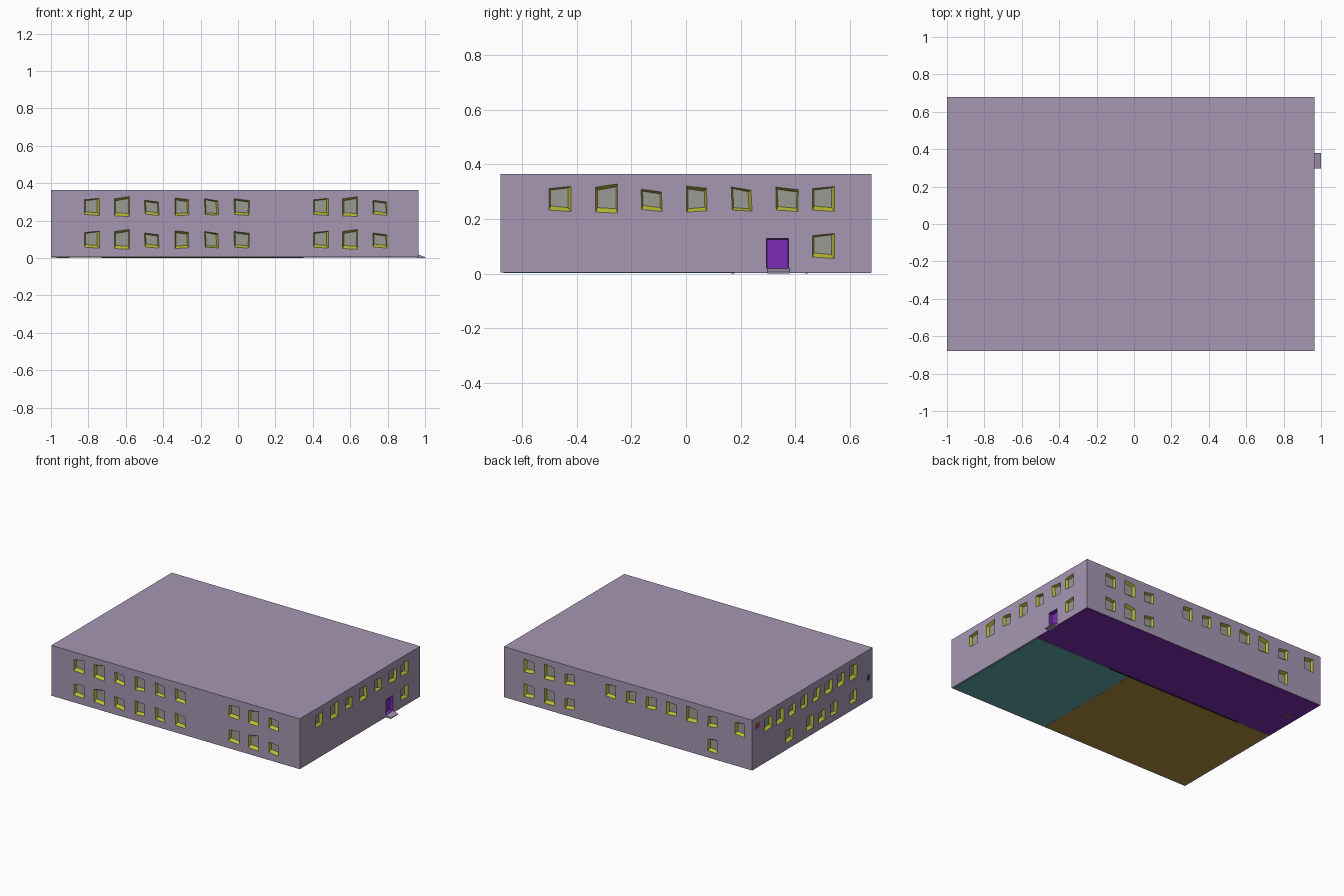
import bpy, bmesh
from mathutils import Vector

if "Cube" in bpy.data.objects:
    bpy.data.objects.remove(bpy.data.objects["Cube"])

X0, X1, Y, Z0, Z1 = -1.0, 0.965, 0.68, 0.005, 0.365


def material(name, r, g, b):
    m = bpy.data.materials.new(name)
    m.diffuse_color = (r, g, b, 1)
    m.use_nodes = True
    m.node_tree.nodes["Principled BSDF"].inputs["Base Color"].default_value = m.diffuse_color
    return m


WALL = material("wall_mauve", 0.38, 0.31, 0.45)
TRIM = material("reveal_yellow", 0.50, 0.50, 0.035)
PANE = material("pane_grey", 0.33, 0.33, 0.30)
PURPLE = material("purple", 0.20, 0.025, 0.45)
TEAL = material("teal", 0.11, 0.40, 0.40)
OCHRE = material("ochre", 0.43, 0.28, 0.045)
RED = material("red", 0.35, 0.05, 0.06)
DARK = material("dark", 0.03, 0.03, 0.04)


def finish(bm, name, mats):
    bmesh.ops.recalc_face_normals(bm, faces=bm.faces)
    me = bpy.data.meshes.new(name)
    bm.to_mesh(me)
    bm.free()
    for m in mats:
        me.materials.append(m)
    ob = bpy.data.objects.new(name, me)
    bpy.context.collection.objects.link(ob)
    return ob


def box(name, lo, hi, mats):
    bm = bmesh.new()
    bmesh.ops.create_cube(bm, size=1)
    lo, hi = Vector(lo), Vector(hi)
    for v in bm.verts:
        v.co = Vector([(lo[i] + hi[i]) / 2 + v.co[i] * (hi[i] - lo[i]) for i in range(3)])
    return finish(bm, name, mats)


# Walls: (point on wall from u and z, outward normal)
WALLS = {
    "front": (lambda u, z: Vector((u, -Y, z)), Vector((0, -1, 0))),
    "back": (lambda u, z: Vector((u, Y, z)), Vector((0, 1, 0))),
    "right": (lambda u, z: Vector((X1, u, z)), Vector((1, 0, 0))),
    "left": (lambda u, z: Vector((X0, u, z)), Vector((-1, 0, 0))),
}

# Crooked window outlines (corners from lower left) and reveal insets l, r, b, t
STYLES = [
    ([(-.042, -.040), (.040, -.046), (.040, .048), (-.042, .040)], (.006, .013, .016, .006)),
    ([(-.042, -.048), (.040, -.052), (.040, .058), (-.042, .046)], (.008, .006, .018, .012)),
    ([(-.038, -.038), (.038, -.046), (.036, .028), (-.040, .038)], (.006, .007, .016, .008)),
    ([(-.038, -.048), (.038, -.043), (.036, .042), (-.038, .050)], (.006, .009, .014, .012)),
    ([(-.036, -.040), (.038, -.044), (.034, .034), (-.040, .046)], (.006, .012, .010, .006)),
    ([(-.040, -.040), (.040, -.046), (.042, .036), (-.042, .046)], (.007, .006, .014, .009)),
]


def recess(bm, wall, u, z, outline, inset, depth, side_mat, end_mat):
    point, n = WALLS[wall]
    l, r, b, t = inset
    shift = [(l, b), (-r, b), (-r, -t), (l, -t)]
    outer = [bm.verts.new(point(u + a, z + c) + n * 0.002) for a, c in outline]
    inner = [bm.verts.new(point(u + a + s, z + c + d) - n * depth)
             for (a, c), (s, d) in zip(outline, shift)]
    for i in range(4):
        j = (i + 1) % 4
        bm.faces.new((outer[i], outer[j], inner[j], inner[i])).material_index = side_mat
    bm.faces.new(outer)
    bm.faces.new(inner).material_index = end_mat


# Window positions per wall and storey
HI, LO = 0.272, 0.097
front = [-.78, -.62, -.46, -.30, -.14, .02, .445, .60, .76]
ROWS = [
    ("front", HI, front), ("front", LO, front),
    ("right", HI, [-.46, -.29, -.125, .04, .205, .37, .505]), ("right", .10, [.505]),
    ("back", HI, [.767, .605, .445, .12, -.04, -.20, -.36, -.52, -.685, -.90]),
    ("back", LO, [.767, .605, .445, -.685]),
    ("left", HI, [.50, .365, .23, .095, -.045, -.185, -.32, -.46]),
    ("left", LO, [.26, .03, -.105, -.24, -.46]),
]
cut = bmesh.new()
for wall, z, us in ROWS:
    for i, u in enumerate(us):
        outline, inset = STYLES[i % len(STYLES)]
        recess(cut, wall, u, z, outline, inset, 0.02, 1, 2)

# Doorway
recess(cut, "right", .335, .075,
       [(-.040, -.055), (.040, -.055), (.040, .055), (-.040, .055)],
       (.001, .001, .001, .004), 0.025, 3, 3)

# Building body with recessed openings
slots = [WALL, TRIM, PANE, PURPLE]
body = box("building_walls", (X0, -Y, Z0), (X1, Y, Z1), slots)
cutter = finish(cut, "opening_cutter", slots)
cutter.hide_render = True
cutter.hide_viewport = True
mod = body.modifiers.new("openings", "BOOLEAN")
mod.operation = "DIFFERENCE"
mod.solver = "EXACT"
mod.object = cutter

# Room floors, seen from below
E = 0.012
box("hall_floor", (X0 + .003, .175, .003), (X1 - .003, Y - .003, .008), [PURPLE])
box("small_room_floor", (.185, -Y + E, .003), (X1 - E, .17, .008), [TEAL])
box("large_room_floor", (X0 + E, -Y + E, .003), (.175, .17, .008), [OCHRE])

# Partition footings under the floors
box("hall_partition_foot", (-.73, .166, 0), (.35, .178, .006), [DARK])
box("room_partition_foot", (.175, -Y + E, .002), (.185, .17, .008), [OCHRE])
box("side_partition_foot", (-.97, .436, .001), (-.90, .446, .006), [OCHRE])

# Sloped doorstep
step = box("doorstep", (X1 - .005, .298, 0), (1.0, .38, .02), [WALL])
for v in step.data.vertices:
    if v.co.x > .99 and v.co.z > .01:
        v.co.z = .006

# Small wall fittings on the left side
box("alarm_box", (X0 - .001, .60, .285), (X0 + .01, .645, .32), [RED])
box("wall_vent", (X0 - .001, -.645, .15), (X0 + .01, -.625, .185), [DARK])
